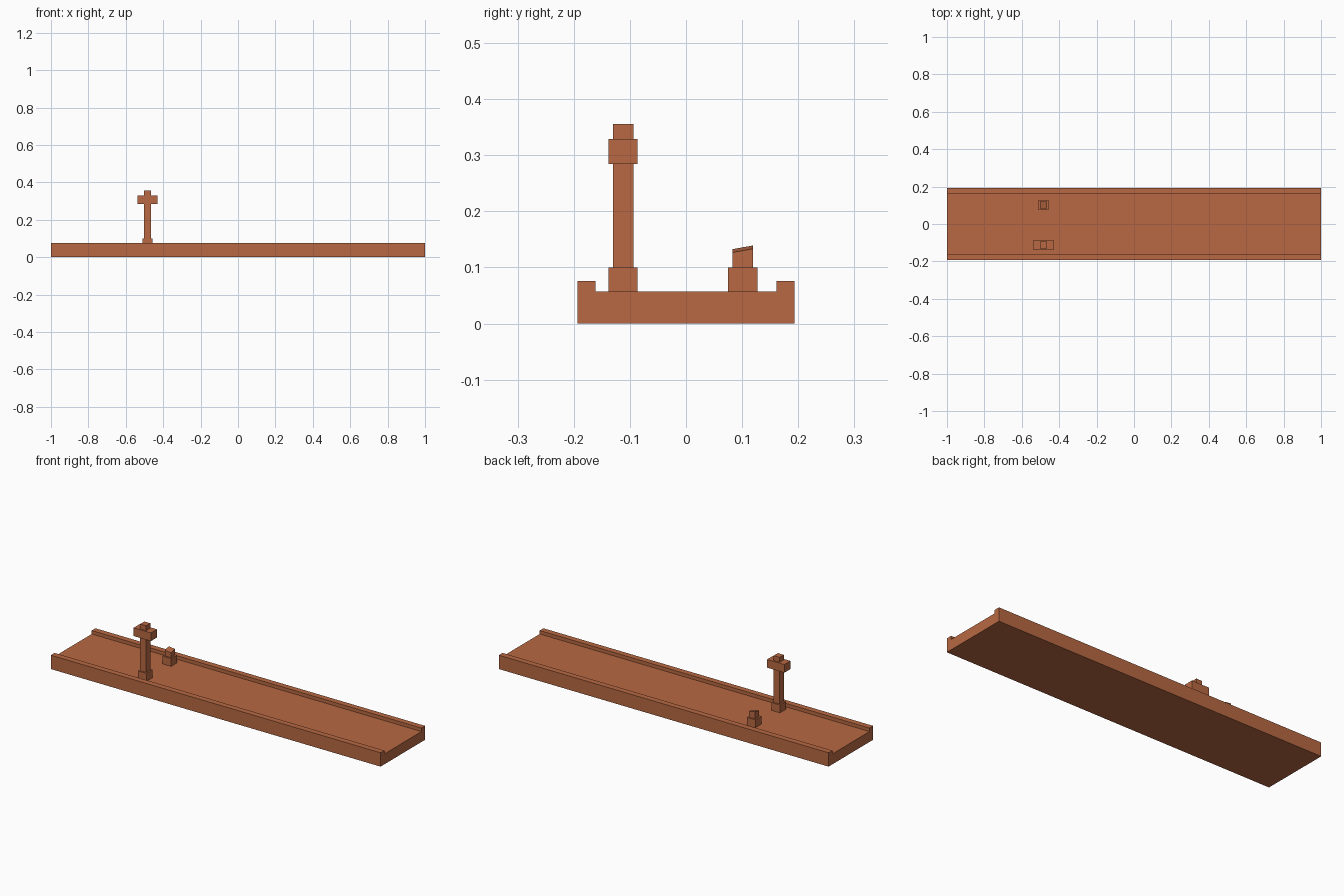
import bpy

if "Cube" in bpy.data.objects:
    bpy.data.objects.remove(bpy.data.objects["Cube"])

mat = bpy.data.materials.new("terracotta")
mat.diffuse_color = (0.48, 0.14, 0.055, 1)
mat.use_nodes = True
mat.node_tree.nodes["Principled BSDF"].inputs["Base Color"].default_value = mat.diffuse_color


def make(name, verts, faces):
    mesh = bpy.data.meshes.new(name)
    mesh.from_pydata(verts, [], faces)
    mesh.materials.append(mat)
    obj = bpy.data.objects.new(name, mesh)
    bpy.context.collection.objects.link(obj)
    return obj


def box(name, cx, cy, wx, wy, z0, z1, slope_x=0.0, slope_y=0.0):
    """Upright box; the top face may be tilted by slope_x / slope_y."""
    corners = [(-wx / 2, -wy / 2), (wx / 2, -wy / 2), (wx / 2, wy / 2), (-wx / 2, wy / 2)]
    verts = [(cx + x, cy + y, z0) for x, y in corners]
    verts += [(cx + x, cy + y, z1 + x * slope_x + y * slope_y) for x, y in corners]
    faces = [(3, 2, 1, 0), (4, 5, 6, 7)]
    faces += [(i, (i + 1) % 4, (i + 1) % 4 + 4, i + 4) for i in range(4)]
    return make(name, verts, faces)


# Slab with raised curbs: one profile extruded along x
W, INNER, DECK, CURB = 0.193, 0.161, 0.057, 0.076
profile = [(-W, 0), (W, 0), (W, CURB), (INNER, CURB), (INNER, DECK),
           (-INNER, DECK), (-INNER, CURB), (-W, CURB)]
n = len(profile)
verts = [(x, y, z) for x in (-1, 1) for y, z in profile]
faces = [tuple(reversed(range(n))), tuple(range(n, 2 * n))]
faces += [(i, (i + 1) % n, (i + 1) % n + n, i + n) for i in range(n)]
make("slab_with_curbs", verts, faces)

# Standing cross near the front curb
X, FRONT, BACK = -0.484, -0.112, 0.101
box("cross_foot", X, FRONT, 0.052, 0.052, DECK, 0.100)
box("cross_shaft", X, FRONT, 0.036, 0.036, 0.100, 0.356)
box("cross_arm", X, FRONT, 0.105, 0.052, 0.284, 0.329)

# Broken stump near the back curb, top tilted both ways
box("stump_foot", X, BACK, 0.052, 0.052, DECK, 0.100)
box("stump_shaft", X, BACK, 0.036, 0.036, 0.100, 0.133, slope_x=-0.16, slope_y=0.18)
